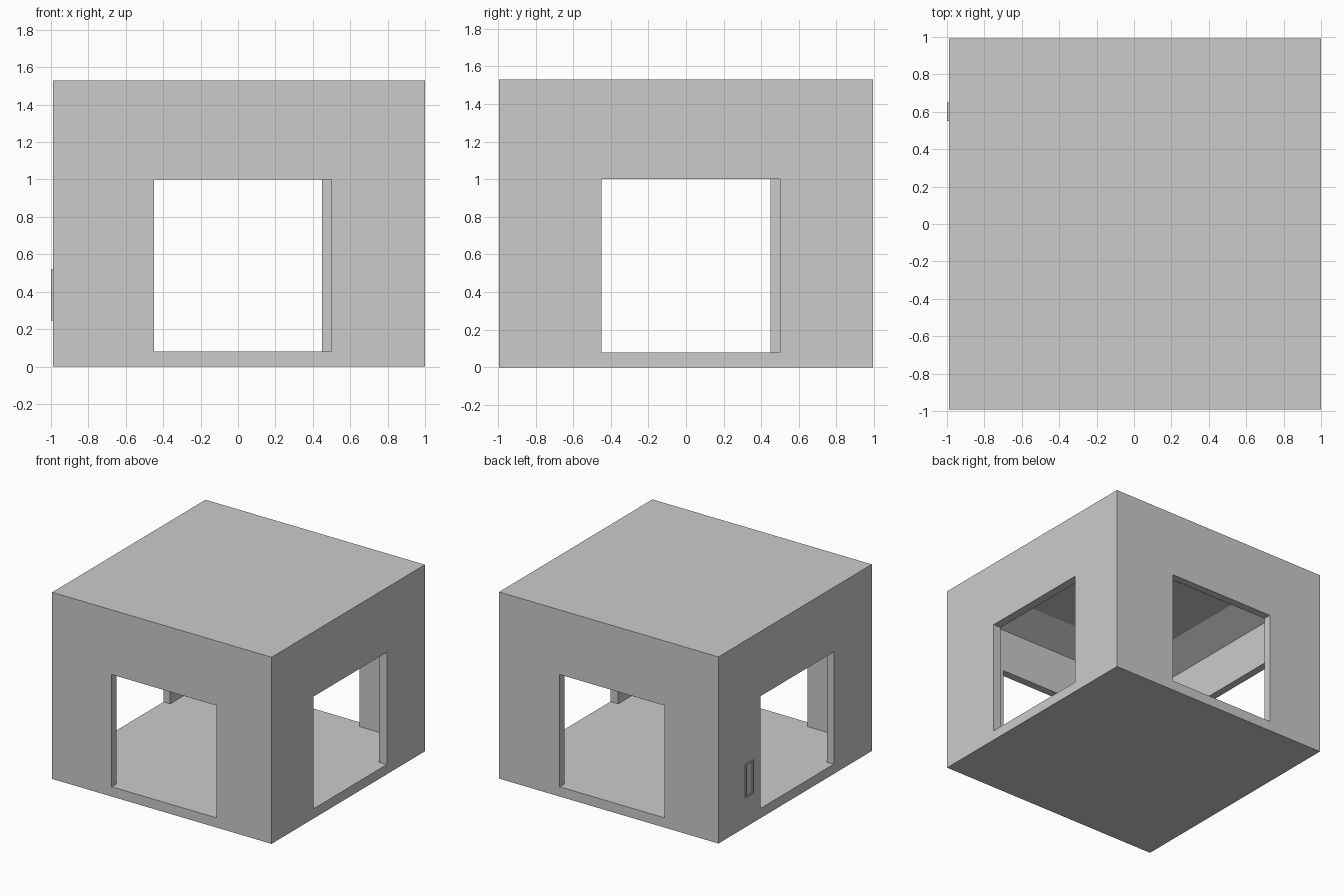
import bpy, bmesh
from math import pi
from mathutils import Matrix, Vector

if "Cube" in bpy.data.objects:
    bpy.data.objects.remove(bpy.data.objects["Cube"])

red = bpy.data.materials.new("red_trim")
red.diffuse_color = (0.8, 0.01, 0.01, 1)
red.use_nodes = True
red.node_tree.nodes["Principled BSDF"].inputs["Base Color"].default_value = red.diffuse_color


def finish(bm, name, mat=None):
    bmesh.ops.recalc_face_normals(bm, faces=bm.faces)
    me = bpy.data.meshes.new(name)
    bm.to_mesh(me)
    bm.free()
    ob = bpy.data.objects.new(name, me)
    bpy.context.collection.objects.link(ob)
    if mat:
        me.materials.append(mat)
    return ob


def box(name, lo, hi):
    bm = bmesh.new()
    bmesh.ops.create_cube(bm, size=1)
    for v in bm.verts:
        v.co = Vector([lo[i] if v.co[i] < 0 else hi[i] for i in range(3)])
    return finish(bm, name)


def loft(name, rings):
    """Stack of square rings given as (half size, height)."""
    bm = bmesh.new()
    loops = [[bm.verts.new((sx * h, sy * h, z)) for sx, sy in
              ((-1, -1), (1, -1), (1, 1), (-1, 1))] for h, z in rings]
    for a, b in zip(loops, loops[1:]):
        for i in range(4):
            j = (i + 1) % 4
            bm.faces.new((a[i], a[j], b[j], b[i]))
    bm.faces.new(loops[0][::-1])
    bm.faces.new(loops[-1])
    return finish(bm, name)


def band(name, pts, push, width=0.045):
    """Closed raised outline following a flat polygon."""
    bm = bmesh.new()
    f = bm.faces.new([bm.verts.new(p) for p in pts])
    f.normal_update()
    bmesh.ops.inset_region(bm, faces=[f], thickness=width, use_even_offset=True)
    bmesh.ops.delete(bm, geom=[f], context='FACES')
    ext = bmesh.ops.extrude_face_region(bm, geom=bm.faces[:], use_keep_orig=True)
    verts = [g for g in ext["geom"] if isinstance(g, bmesh.types.BMVert)]
    bmesh.ops.translate(bm, verts=verts, vec=push)
    return finish(bm, name, red)


# Room shell: hollow block with a coved ceiling and four doorways
shell = box("room_shell", (-0.99, -0.993, 0), (1.0, 0.993, 1.53))
cutters = [loft("cavity_cutter", [(0.93, 0.08), (0.93, 1.35), (0.7, 1.47)])]
for k in range(4):
    c = box("doorway_cutter", (-0.45, -1.2, 0.08), (0.5, -0.8, 1.0))
    c.data.transform(Matrix.Rotation(k * pi / 2, 4, 'Z'))
    cutters.append(c)
for c in cutters:
    c.hide_render = True
    m = shell.modifiers.new("cut", 'BOOLEAN')
    m.operation, m.solver, m.object = 'DIFFERENCE', 'EXACT', c
dg = bpy.context.evaluated_depsgraph_get()
shell.data = bpy.data.meshes.new_from_object(shell.evaluated_get(dg))
shell.modifiers.clear()
for c in cutters:
    bpy.data.objects.remove(c)

# Red outlines on the inside of each wall, either side of the doorway
outline = [(0.485, 0.082), (0.79, 0.082), (0.79, 1.31), (0.38, 1.31),
           (0.27, 1.005), (0.485, 1.005)]
for k in range(4):
    for s, side in ((-1, "left"), (1, "right")):
        ob = band(f"wall_trim_{side}_{k + 1}",
                  [(s * x, -0.931, z) for x, z in outline], (0, 0.02, 0))
        ob.data.transform(Matrix.Rotation(k * pi / 2, 4, 'Z'))

# Red chamfered ring on the ceiling
a, b = 0.41, 0.3
band("ceiling_trim", [(a, b, 1.471), (b, a, 1.471), (-b, a, 1.471), (-a, b, 1.471),
                      (-a, -b, 1.471), (-b, -a, 1.471), (b, -a, 1.471), (a, -b, 1.471)],
     (0, 0, -0.02))

# Small wall panel with a recessed centre beside the left doorway
panel = box("wall_panel", (-1.0, 0.55, 0.245), (-0.985, 0.65, 0.52))
bm = bmesh.new()
bm.from_mesh(panel.data)
front = min(bm.faces, key=lambda f: f.calc_center_median().x)
bmesh.ops.inset_region(bm, faces=[front], thickness=0.015, depth=0)
bmesh.ops.inset_region(bm, faces=[front], thickness=0.003, depth=-0.006)
bm.to_mesh(panel.data)
bm.free()
